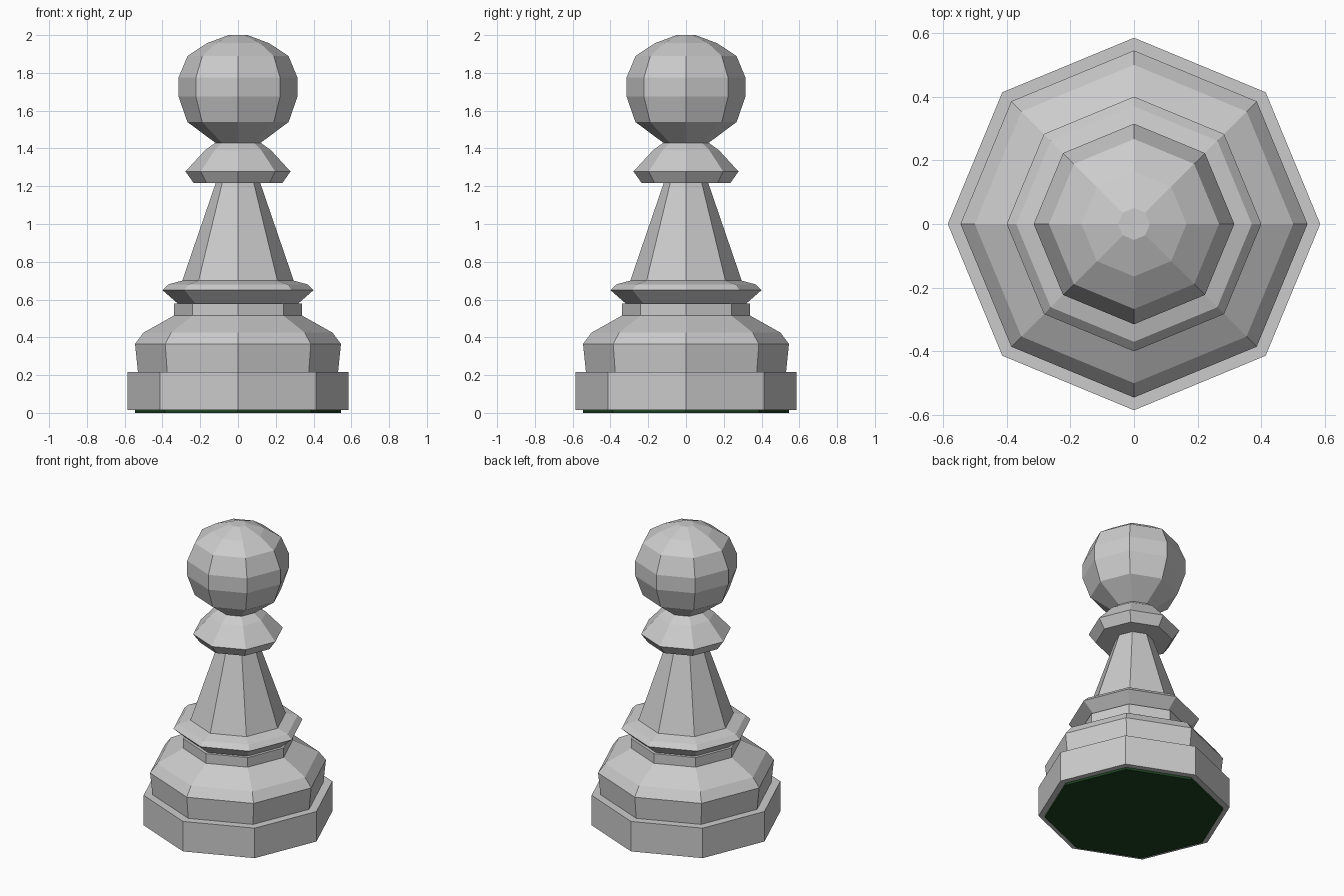
import bpy, bmesh
from math import cos, sin, tau

if "Cube" in bpy.data.objects:
    bpy.data.objects.remove(bpy.data.objects["Cube"])

SIDES = 8


def lathe(name, profile, cap_bottom=False, cap_top=False, color=None):
    """Turn a (radius, z) profile into a flat-faced eight-sided part."""
    bm = bmesh.new()
    rings = [[bm.verts.new((r * cos(tau * i / SIDES), r * sin(tau * i / SIDES), z))
              for i in range(SIDES)] for r, z in profile]
    for low, high in zip(rings, rings[1:]):
        for i in range(SIDES):
            j = (i + 1) % SIDES
            bm.faces.new((low[i], low[j], high[j], high[i]))
    if cap_bottom:
        bm.faces.new(rings[0][::-1])
    if cap_top:
        bm.faces.new(rings[-1])
    mesh = bpy.data.meshes.new(name)
    bm.to_mesh(mesh)
    bm.free()
    obj = bpy.data.objects.new(name, mesh)
    bpy.context.collection.objects.link(obj)
    if color:
        mat = bpy.data.materials.new(name)
        mat.diffuse_color = color
        mat.use_nodes = True
        mat.node_tree.nodes["Principled BSDF"].inputs["Base Color"].default_value = mat.diffuse_color
        mesh.materials.append(mat)
    return obj


# Felt pad under the base
lathe("felt_pad", [(0.545, 0), (0.545, 0.015)], cap_bottom=True,
      color=(0.012, 0.055, 0.014, 1))

# Each part starts on the rim where the one below it ends
lathe("base_plinth", [(0.545, 0.015), (0.585, 0.015), (0.585, 0.217), (0.53, 0.217)])
lathe("base_dome", [(0.53, 0.217), (0.545, 0.365), (0.50, 0.425), (0.34, 0.515)])
lathe("base_neck", [(0.34, 0.515), (0.34, 0.58), (0.32, 0.58)])
lathe("lower_collar", [(0.32, 0.58), (0.40, 0.65), (0.37, 0.68), (0.295, 0.70)])
lathe("stem", [(0.295, 0.70), (0.118, 1.217)])
lathe("upper_collar", [(0.118, 1.217), (0.235, 1.217), (0.278, 1.278),
                       (0.175, 1.39), (0.12, 1.43)])

# Rounded head
lathe("head", [(0.12, 1.43), (0.268, 1.54), (0.315, 1.675), (0.315, 1.775),
               (0.267, 1.89), (0.165, 1.957), (0.05, 2.0)], cap_top=True)
